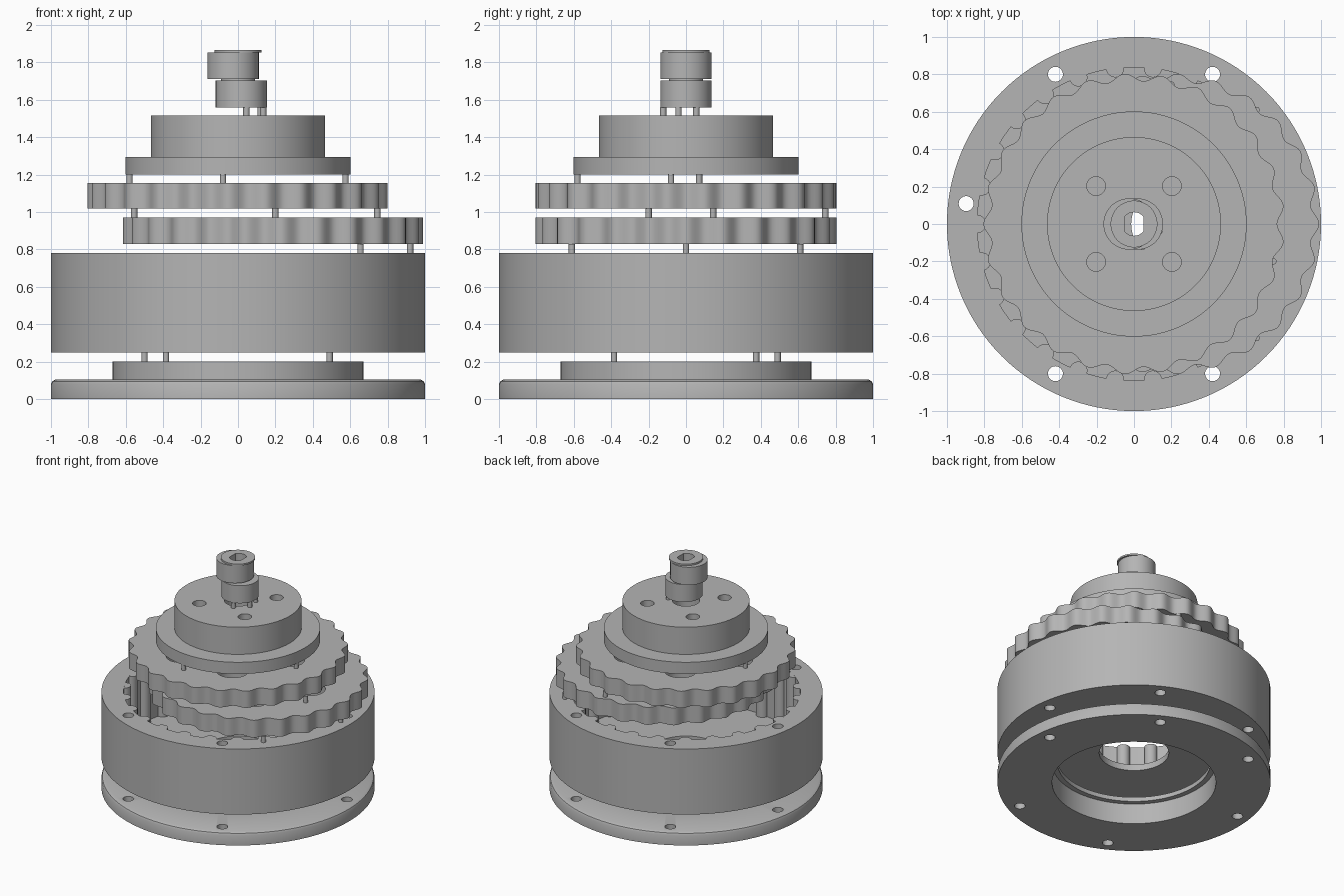
import bpy, math
from math import cos, sin, pi

cube = bpy.data.objects.get("Cube")
if cube:
    bpy.data.objects.remove(cube, do_unlink=True)

grey = bpy.data.materials.new("plain_grey")
grey.use_nodes = True
grey.diffuse_color = (0.46, 0.46, 0.46, 1)
grey.node_tree.nodes["Principled BSDF"].inputs["Base Color"].default_value = (0.46, 0.46, 0.46, 1)


def mesh_object(name, verts, faces):
    me = bpy.data.meshes.new(name)
    me.from_pydata(verts, [], faces)
    me.materials.append(grey)
    ob = bpy.data.objects.new(name, me)
    bpy.context.collection.objects.link(ob)
    return ob


def circle(r, x=0, y=0, n=32):
    return [(x + r * cos(2 * pi * i / n), y + r * sin(2 * pi * i / n)) for i in range(n)]


def prisms(name, outlines, z0, z1):
    """Extrude each closed outline from z0 to z1 into one mesh."""
    verts, faces = [], []
    for pts in outlines:
        b, n = len(verts), len(pts)
        verts += [(x, y, z0) for x, y in pts] + [(x, y, z1) for x, y in pts]
        faces.append([b + i for i in reversed(range(n))])
        faces.append([b + n + i for i in range(n)])
        for i in range(n):
            j = (i + 1) % n
            faces.append([b + i, b + j, b + n + j, b + n + i])
    return mesh_object(name, verts, faces)


def lathe(name, profile, x=0, n=128):
    """Turn a closed (radius, z) profile, listed anticlockwise, about an upright axis."""
    m = len(profile)
    verts = [(x + r * cos(2 * pi * i / n), r * sin(2 * pi * i / n), z)
             for i in range(n) for r, z in profile]
    faces = [[i * m + k, (i + 1) % n * m + k, (i + 1) % n * m + (k + 1) % m, i * m + (k + 1) % m]
             for i in range(n) for k in range(m)]
    return mesh_object(name, verts, faces)


def combine(ob, other, operation):
    mod = ob.modifiers.new("cut", "BOOLEAN")
    mod.operation, mod.solver, mod.object = operation, "EXACT", other
    dg = bpy.context.evaluated_depsgraph_get()
    me = bpy.data.meshes.new_from_object(ob.evaluated_get(dg))
    ob.modifiers.clear()
    ob.data = me
    bpy.data.objects.remove(other, do_unlink=True)


def drill(ob, outlines, z0=-0.1, z1=2.1):
    combine(ob, prisms("cutter", outlines, z0, z1), "DIFFERENCE")


def polar(r, a):
    return r * cos(a), r * sin(a)


PINS = 26
STEP = 2 * pi / PINS
bolt_holes = [circle(0.04, *polar(0.904, k * STEP)) for k in (0.5, 4.5, 8.5, 12.5, 17.5, 21.5)]

# Base cover with rounded rim, raised collar and stepped opening
base = lathe("base_cover", [(0.6, 0), (1, 0), (1, 0.08), (0.993, 0.095), (0.975, 0.105),
                            (0.67, 0.105), (0.67, 0.2), (0.56, 0.2), (0.56, 0.165), (0.6, 0.165)])
drill(base, bolt_holes)

# Ring housing: cup with thin floor and open centre
housing = lathe("ring_housing", [(0.255, 0.25), (1, 0.25), (1, 0.78), (0.838, 0.78),
                                 (0.838, 0.3), (0.255, 0.3)])
drill(housing, bolt_holes)

# Ring pins set half into the housing wall
prisms("ring_pins", [circle(0.048, *polar(0.838, k * STEP)) for k in range(PINS)], 0.29, 0.779)


# Lobed discs with output holes
def lobed_disc(name, x, z0, z1, phase):
    n = 300
    edge = []
    for i in range(n):
        a = 2 * pi * i / n
        px, py = polar(0.785 + 0.02 * cos(25 * (a - phase)), a)
        edge.append((px + x, py))
    disc = prisms(name, [edge], z0, z1)
    holes = [circle(0.2, x, 0, 64)]
    for k in range(6):
        hx, hy = polar(0.45, k * pi / 3)
        holes.append(circle(0.12, hx + x, hy))
    drill(disc, holes)
    return disc


lobed_disc("lower_lobed_disc", 0.185, 0.83, 0.97, 0)
lobed_disc("upper_lobed_disc", 0, 1.02, 1.155, pi)

# Output hub with flange and four screw holes
hub = lathe("output_hub", [(0.1, 1.2), (0.602, 1.2), (0.602, 1.295), (0.465, 1.295),
                           (0.465, 1.515), (0.1, 1.515)])
drill(hub, [circle(0.05, sx * 0.203, sy * 0.203) for sx in (-1, 1) for sy in (-1, 1)])

# Eccentric shaft: two offset cams, neck and top collar with a flat-sided bore
bore = [(max(-0.05, min(0.05, x)), y) for x, y in circle(0.063, n=48)]
for name, r, x, z0, z1 in (("lower_cam", 0.137, 0.018, 1.56, 1.702),
                           ("shaft_neck", 0.09, 0, 1.702, 1.71),
                           ("upper_cam", 0.137, -0.026, 1.71, 1.853),
                           ("shaft_collar", 0.125, 0, 1.853, 1.866)):
    part = prisms(name, [circle(r, x, 0, 96)], z0, z1)
    drill(part, [bore])

# Thin posts that hold the layers apart
for name, z0, z1, spots in (
        ("base_posts", 0.2, 0.25, [(0.49, -0.385), (-0.385, 0.49), (-0.5, 0.375)]),
        ("housing_posts", 0.78, 0.83, [(0.92, 0), (0.655, 0.61), (0.655, -0.61)]),
        ("disc_posts", 0.97, 1.02, [(0.745, -0.2), (0.2, 0.745), (-0.555, 0.145)]),
        ("hub_posts", 1.155, 1.2, [(-0.08, -0.58), (0.575, -0.08), (-0.58, 0.07)]),
        ("shaft_posts", 1.515, 1.56, [(0.045, -0.122), (0.135, -0.04), (0.12, 0.055)])):
    prisms(name, [circle(0.017, x, y, 16) for x, y in spots], z0, z1)

# Smooth round walls, keep machined edges sharp
bpy.ops.object.select_all(action="DESELECT")
for ob in bpy.context.collection.objects:
    if ob.type == "MESH" and grey.name in ob.data.materials:
        ob.select_set(True)
        bpy.context.view_layer.objects.active = ob
bpy.ops.object.shade_smooth_by_angle(angle=math.radians(30))
